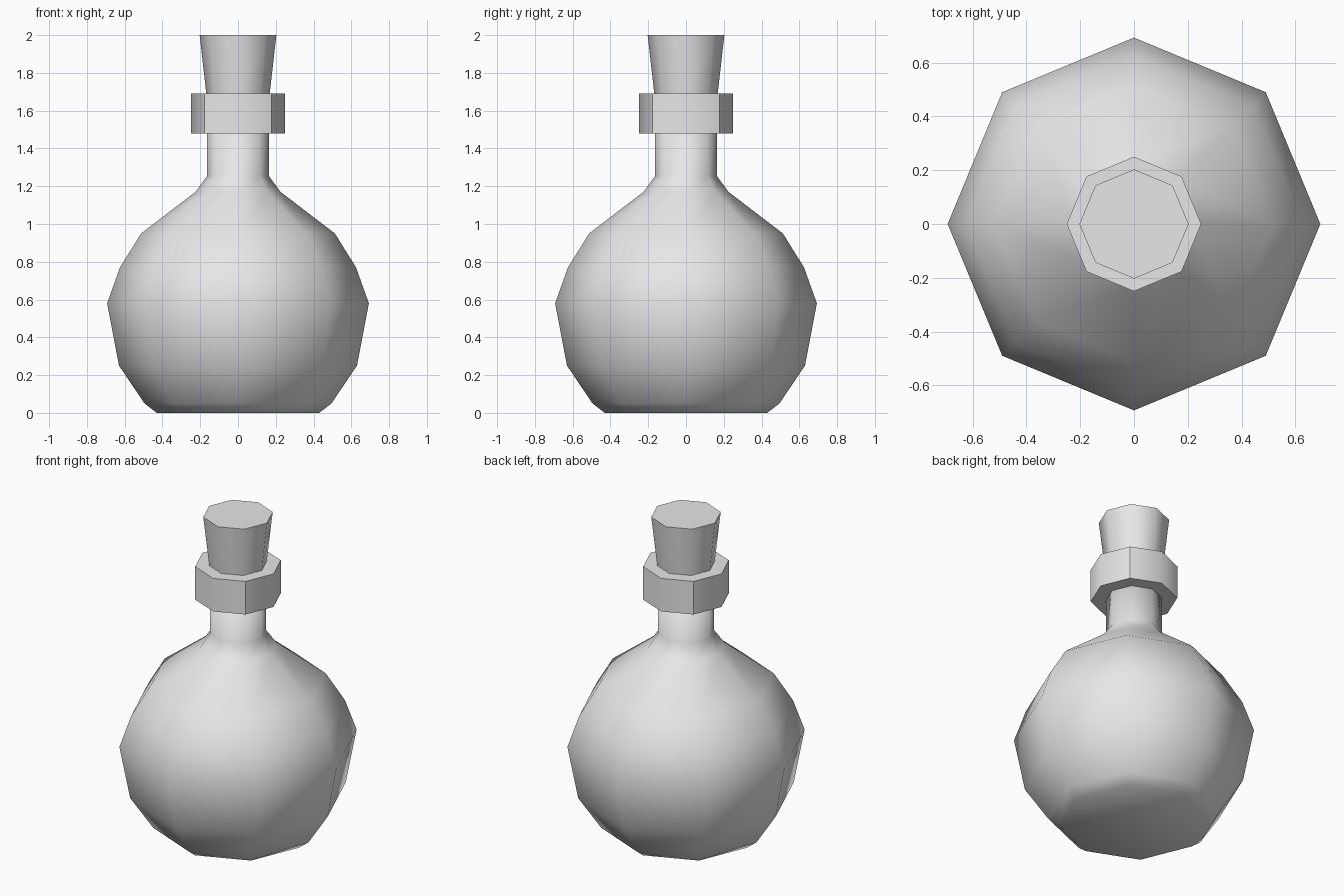
import bpy, bmesh, math

cube = bpy.data.objects.get("Cube")
if cube:
    bpy.data.objects.remove(cube, do_unlink=True)

SIDES = 8

grey = bpy.data.materials.new("plain_grey")
grey.use_nodes = True
grey.diffuse_color = (0.8, 0.8, 0.8, 1)
grey.node_tree.nodes["Principled BSDF"].inputs["Base Color"].default_value = grey.diffuse_color


def turned(name, profile, smooth_caps=False, sharp_diagonals=False):
    """Closed eight-sided solid from (radius, height) pairs, bottom to top."""
    bm = bmesh.new()
    rings = []
    for r, z in profile:
        angles = [math.tau * i / SIDES for i in range(SIDES)]
        rings.append([bm.verts.new((r * math.cos(a), r * math.sin(a), z)) for a in angles])
    for low, high in zip(rings, rings[1:]):
        for i in range(SIDES):
            j = (i + 1) % SIDES
            bm.faces.new((low[i], low[j], high[j], high[i])).smooth = True
            if sharp_diagonals and i % 2:
                bm.edges.get((low[i], high[i])).smooth = False
    for cap in (bm.faces.new(rings[0][::-1]), bm.faces.new(rings[-1])):
        cap.smooth = smooth_caps
        if not smooth_caps:
            for edge in cap.edges:
                edge.smooth = False
    mesh = bpy.data.meshes.new(name)
    bm.to_mesh(mesh)
    bm.free()
    mesh.materials.append(grey)
    obj = bpy.data.objects.new(name, mesh)
    bpy.context.collection.objects.link(obj)
    return obj


# Round flask with its shoulder and neck, smooth all over
turned("flask_body", [(0.43, 0), (0.495, 0.05), (0.63, 0.25), (0.693, 0.58),
                      (0.625, 0.77), (0.513, 0.95), (0.225, 1.17),
                      (0.163, 1.255), (0.163, 1.5)], smooth_caps=True)

# Collar around the mouth
turned("neck_collar", [(0.25, 1.48), (0.25, 1.69)], sharp_diagonals=True)

# Tapered stopper
turned("stopper", [(0.16, 1.62), (0.203, 2.0)])
